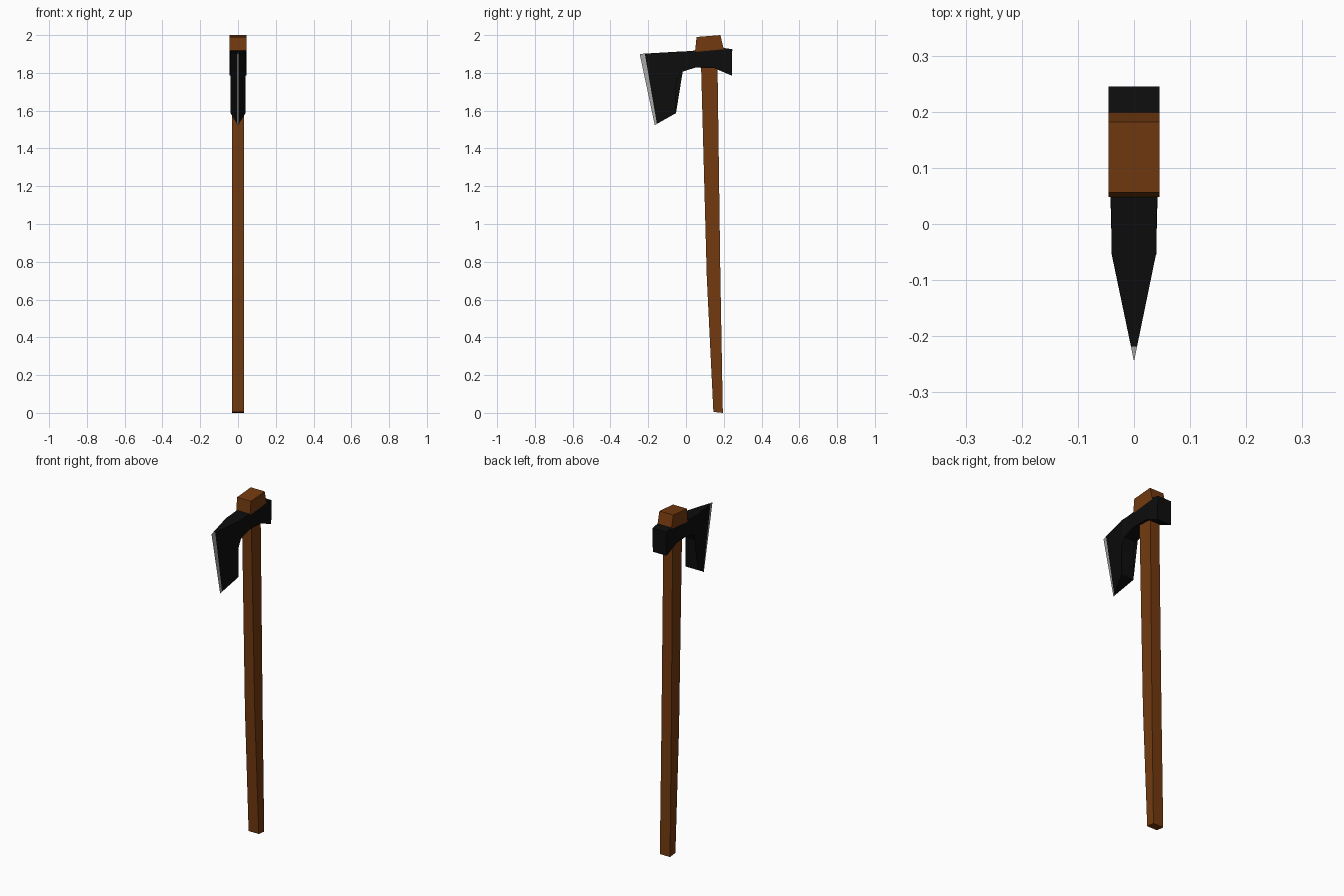
import bpy, bmesh

if "Cube" in bpy.data.objects:
    bpy.data.objects.remove(bpy.data.objects["Cube"])


def material(name, rgb):
    mat = bpy.data.materials.new(name)
    mat.diffuse_color = (*rgb, 1)
    mat.use_nodes = True
    mat.node_tree.nodes["Principled BSDF"].inputs["Base Color"].default_value = mat.diffuse_color
    return mat


def loft(name, rings, mat):
    """Skin four-sided rings given as ((y, z) a, (y, z) b, half width a, half width b)."""
    bm = bmesh.new()
    loops = []
    for a, b, wa, wb in rings:
        pts = [(-wa, *a), (wa, *a), (wb, *b), (-wb, *b)]
        loops.append([bm.verts.new(p) for p in pts])
    for r, s in zip(loops, loops[1:]):
        for i in range(4):
            j = (i + 1) % 4
            bm.faces.new((r[i], r[j], s[j], s[i]))
    bm.faces.new(loops[0])
    bm.faces.new(loops[-1])
    bmesh.ops.remove_doubles(bm, verts=bm.verts, dist=0.0001)
    bmesh.ops.recalc_face_normals(bm, faces=bm.faces)
    mesh = bpy.data.meshes.new(name)
    bm.to_mesh(mesh)
    bm.free()
    mesh.materials.append(mat)
    obj = bpy.data.objects.new(name, mesh)
    bpy.context.collection.objects.link(obj)
    return obj


wood = material("wood", (0.17, 0.042, 0.005))
iron = material("black_iron", (0.004, 0.004, 0.004))
steel = material("ground_steel", (0.4, 0.4, 0.4))

# Leaning handle, flaring into a knob above the head
loft("handle", [
    ((0.145, 0.005), (0.195, 0.0), 0.033, 0.033),
    ((0.11, 0.72), (0.182, 0.72), 0.032, 0.032),
    ((0.08, 1.83), (0.167, 1.83), 0.03, 0.03),
    ((0.08, 1.89), (0.167, 1.89), 0.03, 0.03),
    ((0.048, 1.915), (0.2, 1.925), 0.045, 0.045),
    ((0.056, 1.99), (0.182, 2.0), 0.045, 0.045),
], wood)

# Axe head from the poll, past the eye, to the bearded blade
bevel = ((-0.218, 1.902), (-0.154, 1.53), 0.0055, 0.0047)
loft("axe_head", [
    ((0.245, 1.925), (0.243, 1.785), 0.045, 0.045),
    ((0.2, 1.932), (0.15, 1.825), 0.045, 0.045),
    ((0.05, 1.918), (0.05, 1.828), 0.042, 0.042),
    ((0.02, 1.916), (-0.03, 1.803), 0.04, 0.04),
    ((0.0, 1.914), (-0.053, 1.755), 0.04, 0.04),
    ((-0.05, 1.912), (-0.053, 1.587), 0.04, 0.04),
    bevel,
], iron)

# Bright sharpened edge
loft("cutting_edge", [bevel, ((-0.245, 1.90), (-0.165, 1.522), 0.0, 0.0)], steel)
